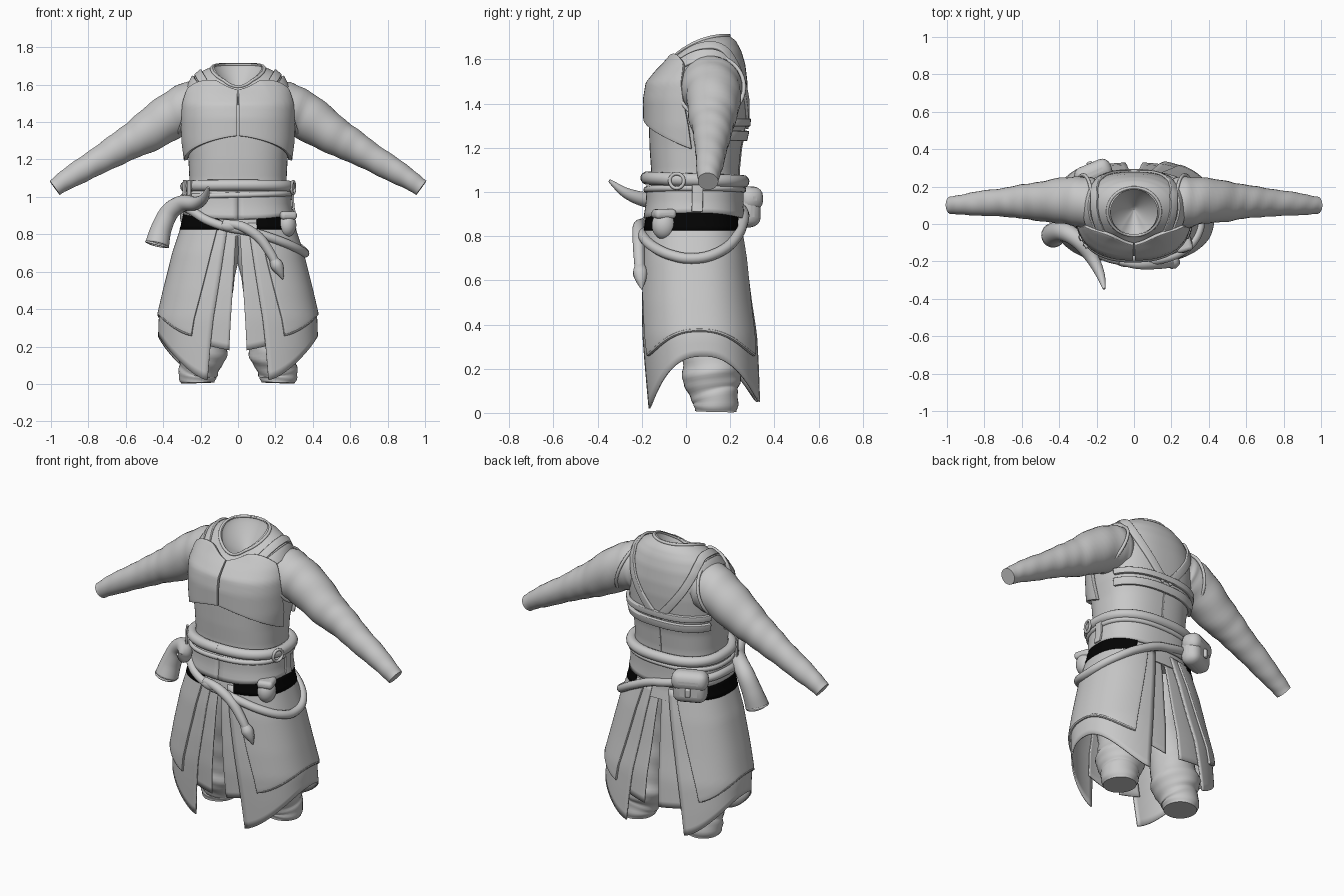
import bpy, bmesh, math
from mathutils import Vector
from math import sin, cos, pi

if "Cube" in bpy.data.objects:
    bpy.data.objects.remove(bpy.data.objects["Cube"])


def material(name, value):
    m = bpy.data.materials.new(name)
    m.use_nodes = True
    m.diffuse_color = (value, value, value, 1)
    m.node_tree.nodes["Principled BSDF"].inputs["Base Color"].default_value = m.diffuse_color
    return m


GREY = material("cloth grey", 0.58)
BLACK = material("belt black", 0.001)

# Figure outline: height, half width, front y, back y
OUTLINE = [(0, .42, -.175, .345), (.2, .425, -.19, .335), (.35, .42, -.2, .325),
           (.5, .385, -.2, .3), (.7, .335, -.192, .272), (.85, .285, -.175, .243),
           (.95, .265, -.16, .238), (1.1, .26, -.158, .24), (1.2, .265, -.165, .25),
           (1.3, .28, -.168, .272), (1.42, .285, -.17, .28), (1.5, .285, -.157, .278),
           (1.58, .272, -.12, .268), (1.64, .245, -.09, .25), (1.685, .195, -.07, .225),
           (1.715, .125, -.06, .185)]


def body(a, z, off=0.0):
    """Point on the figure; a is 0 at the front and pi/2 at the left side."""
    z = min(max(z, 0), 1.715)
    for lo, hi in zip(OUTLINE, OUTLINE[1:]):
        if z <= hi[0]:
            break
    t = (z - lo[0]) / (hi[0] - lo[0])
    w, f, b = (lo[i] + (hi[i] - lo[i]) * t for i in (1, 2, 3))
    s, c = sin(a), cos(a)
    k = min(max((z - 1.48) / .235, 0), 1)
    dip = .105 * ((1 + c) / 2) ** 2.2 * k + .12 * max(0, c - .85) * k ** 2
    p = .82 + .18 * k
    x = (w + off) * math.copysign(abs(s) ** p, s)
    y = (f + b) / 2 - ((b - f) / 2 + off) * math.copysign(abs(c) ** p, c)
    return Vector((x, y, z - dip + off * k))


def spline(keys, n):
    """Smooth path through tuples of any length."""
    out = []
    for i in range(len(keys) - 1):
        p = [keys[max(i - 1, 0)], keys[i], keys[i + 1], keys[min(i + 2, len(keys) - 1)]]
        for j in range(n + (i == len(keys) - 2)):
            t = j / n
            out.append(tuple(b + .5 * t * (c - a + t * (2 * a - 5 * b + 4 * c - d
                       + t * (3 * (b - c) + d - a))) for a, b, c, d in zip(*p)))
    return out


def finish(name, bm, mat=GREY, thick=0, bevel=0):
    bmesh.ops.recalc_face_normals(bm, faces=bm.faces)
    me = bpy.data.meshes.new(name)
    bm.to_mesh(me)
    bm.free()
    me.materials.append(mat)
    ob = bpy.data.objects.new(name, me)
    bpy.context.collection.objects.link(ob)
    if thick:
        m = ob.modifiers.new("thickness", "SOLIDIFY")
        m.thickness, m.offset = thick, 0
    if bevel:
        m = ob.modifiers.new("rounding", "BEVEL")
        m.width, m.segments, m.limit_method = bevel, 3, "ANGLE"
        m.angle_limit = 1.0
    bpy.ops.object.select_all(action="DESELECT")
    ob.select_set(True)
    bpy.context.view_layer.objects.active = ob
    bpy.ops.object.shade_smooth_by_angle(angle=math.radians(40))


def grid(name, rows, closed=False, caps=(), **kw):
    bm = bmesh.new()
    vs = [[bm.verts.new(p) for p in r] for r in rows]
    n = len(rows[0])
    for r, q in zip(vs, vs[1:]):
        for i in range(n if closed else n - 1):
            j = (i + 1) % n
            bm.faces.new((r[i], r[j], q[j], q[i]))
    for c in caps:
        bm.faces.new(vs[c])
    finish(name, bm, **kw)


def tube(name, keys, n=6, sides=20, caps=(0, -1), ripple=0, **kw):
    """Round tube through (x, y, z, radius) keys."""
    path = spline(keys, n)
    pts = [Vector(p[:3]) for p in path]
    side, rows = None, []
    for i, p in enumerate(pts):
        t = (pts[min(i + 1, len(pts) - 1)] - pts[max(i - 1, 0)]).normalized()
        side = t.orthogonal() if side is None else side - t * side.dot(t)
        side.normalize()
        up = t.cross(side)
        rows.append([p + (side * cos(q) + up * sin(q)) * path[i][3] *
                     (1 + ripple * sin(i * .9 + 2 * sin(q)) * cos(i * .37 + q)) for q in
                     (2 * pi * k / sides for k in range(sides))])
    grid(name, rows, True, caps, **kw)


def panel(name, left, right, low, high, off, nu=40, nv=20, **kw):
    """Sheet on the figure; edges are functions of height v, hems functions of u."""
    rows = []
    for j in range(nv + 1):
        v = j / nv
        rows.append([body(left(v) + (right(v) - left(v)) * u,
                          high(u) + (low(u) - high(u)) * v, off)
                     for u in (i / nu for i in range(nu + 1))])
    grid(name, rows, **kw)


def strap(name, keys, width, off, thick=.014, n=8):
    """Flat strip that follows (angle, height) keys on the figure."""
    rows, path = [], spline(keys, n)
    pts = [body(a, z, off) for a, z in path]
    for i, (a, z) in enumerate(path):
        t = pts[min(i + 1, len(pts) - 1)] - pts[max(i - 1, 0)]
        nrm = (body(a + .02, z) - body(a - .02, z)).cross(body(a, z + .01) - body(a, z - .01))
        s = t.cross(nrm).normalized() * width / 2
        rows.append([pts[i] - s, pts[i], pts[i] + s])
    grid(name, rows, thick=thick, bevel=.004)


def around(name, keys, radius, off, n=8):
    path = [(*body(a, z, off), radius) for a, z in spline(keys, n)]
    tube(name, path, n=1, sides=12)


def blob(name, loc, size, turn=0, cube=False):
    if cube:
        bpy.ops.mesh.primitive_cube_add(size=1, location=loc, rotation=(0, 0, turn))
    else:
        bpy.ops.mesh.primitive_uv_sphere_add(radius=.5, location=loc, rotation=(0, 0, turn))
    ob = bpy.context.object
    ob.name, ob.scale = name, size
    bpy.ops.object.transform_apply(location=False, rotation=False, scale=True)
    ob.data.materials.append(GREY)
    if cube:
        m = ob.modifiers.new("rounding", "BEVEL")
        m.width, m.segments = min(size) * .42, 4
    bpy.ops.object.shade_smooth_by_angle(angle=math.radians(50))


def ring(name, loc, major, minor, rot):
    bpy.ops.mesh.primitive_torus_add(location=loc, rotation=rot, major_radius=major,
                                     minor_radius=minor, major_segments=40, minor_segments=10)
    bpy.context.object.name = name
    bpy.context.object.data.materials.append(GREY)
    bpy.ops.object.shade_smooth()


# Shirt body, collar and the lining inside the neck
SEG = [2 * pi * i / 72 for i in range(72)]
LOOP = [2 * pi * i / 24 for i in range(25)]
grid("shirt_body", [[body(a, .79 + .925 * j / 60) for a in SEG] for j in range(61)], True, (0,))
around("collar", [(a, 1.708) for a in LOOP], .008, 0, n=3)
centre = Vector((0, .08, 1.57))
grid("neck_lining", [[centre.lerp(body(a, 1.71), cos(q)) - Vector((0, 0, .04 * sin(q))) for a in SEG]
                     for q in (j * .155 for j in range(11))], True, (-1,))

for s, tag in ((1, "left"), (-1, "right")):
    # Sleeves and trouser legs
    tube(tag + "_sleeve", [(s * x, y, z, r) for x, y, z, r in (
        (.2, .113, 1.49, .125), (.26, .115, 1.475, .138), (.36, .125, 1.43, .125),
        (.5, .12, 1.337, .107), (.6, .12, 1.28, .09), (.7, .115, 1.22, .077),
        (.82, .11, 1.15, .066), (.92, .103, 1.09, .054), (.98, .1, 1.048, .046))],
        ripple=.03, sides=28)
    tube(tag + "_trouser_leg", [(s * x, y, z, r) for x, y, z, r in (
        (.12, .06, .85, .14), (.145, .06, .62, .14), (.17, .08, .42, .125),
        (.185, .105, .27, .122), (.195, .117, .17, .136), (.205, .125, .1, .112),
        (.215, .135, .05, .103), (.215, .135, .006, .092))], ripple=.04, sides=28)
    ring(tag + "_armhole_trim", (s * .272, .113, 1.475), .15, .009, (0, s * 1.25, 0))

    # Half of the chest plate
    panel(tag + "_chest_plate", lambda v: s * .006, lambda v: s * (1.17 + .36 * v ** .8),
          lambda u: 1.325 - .13 * u ** 1.2, lambda u: 1.635 + .05 * sin(pi * u) - .035 * u ** 3,
          .014, thick=.022, bevel=.007)

    # Shoulder and back straps
    strap(tag + "_shoulder_strap", [(s * a, z) for a, z in (
        (.75, 1.645), (1.1, 1.67), (1.6, 1.675), (2.1, 1.645), (2.5, 1.53), (3.12, 1.3))], .045, .006)
    strap(tag + "_shoulder_tab", [(s * a, z) for a, z in (
        (.9, 1.6), (1.25, 1.625), (1.6, 1.63), (1.95, 1.61), (2.2, 1.55))], .06, .004)

    # Layered skirt: the right side opens wider at the back
    wide = .13 if s < 0 else 0
    for end, sgn in (("front", 0), ("back", 1)):
        flip = (lambda a, g=sgn: s * (pi - a if g else a))
        panel(f"{tag}_{end}_inner_panel", lambda v: flip(.01 + .06 * v),
              lambda v: flip(.25 + (.12 + wide * sgn) * v),
              lambda u: .18 + .03 * u, lambda u: .89, -.01, nu=10, thick=.006)
    panel(tag + "_middle_panel", lambda v: s * (.13 + .19 * v),
          lambda v: s * (pi - .13 - (.19 + wide) * v),
          lambda u: .02 + .22 * sin(pi * u) ** 1.4 + .03 * u, lambda u: .86, 0, thick=.008)
    hem = lambda u: .26 + .11 * sin(pi * u) ** 1.4
    outer = lambda v: .29 + .24 * v
    panel(tag + "_outer_panel", lambda v: s * outer(v), lambda v: s * (pi - outer(v) - wide * v),
          hem, lambda u: .85, .01, thick=.014, bevel=.004)
    tube(tag + "_panel_hem", [(*body(s * (.53 + (pi - 1.06 - wide) * u), hem(u) + .006, .008), .01)
                              for u in (i / 30 for i in range(31))], n=1, sides=8)

    # Dark belt at the hip, open at the front and back
    panel(tag + "_dark_belt", lambda v: s * .27, lambda v: s * 2.6, lambda u: .825,
          lambda u: .91, .014, nv=4, thick=.012, mat=BLACK)

# Back harness bands and seam
for z, w in ((1.315, .035), (1.255, .045)):
    strap("back_band", [(1.95 + i * .17, z) for i in range(15)], w, .01, thick=.02, n=3)
strap("back_seam", [(pi, 1.24), (pi, 1.16), (pi, 1.07)], .01, .001, thick=.006)

# Waist sash and rolled belt
panel("waist_sash", lambda v: 0, lambda v: 2 * pi, lambda u: .88 + .025 * sin(2 * pi * u) ** 2,
      lambda u: 1.03, .014, nu=90, nv=6, thick=.016)
around("rolled_belt", [(a, 1.055 + .008 * cos(a)) for a in LOOP], .03, .018, n=3)
around("thin_belt", [(a, 1.01 + .008 * sin(a)) for a in LOOP], .014, .02, n=3)
strap("side_belt_strap", [(1.6, .91), (1.6, .97), (1.6, 1.04)], .05, .03, thick=.012)
for a in (-.95, -1.15):
    strap("horn_hanger", [(a, .97), (a, 1.03), (a, 1.09)], .03, .046, thick=.012)
ring("belt_ring", body(1.3, 1.05, .042), .033, .008, (pi / 2, 0, 1.3))

# Draped rope sash, knot and tail
around("draped_sash", [(-2.7, .94), (-2, .95), (-1.5, .95), (-.95, .925), (-.5, .875), (-.1, .835),
       (.3, .8), (.75, .755), (1.2, .715), (1.6, .7), (2.1, .745), (2.6, .82), (3.1, .89), (3.6, .93)],
       .024, .022)
blob("sash_knot", (-.04, -.205, .845), (.11, .05, .06))
tube("sash_tail", [(-.08, -.2, .86, .02), (.02, -.215, .842, .026), (.11, -.215, .785, .027),
                   (.17, -.212, .705, .025), (.205, -.209, .64, .022)])
tube("tail_tip", [(.19, -.209, .665, .024), (.207, -.207, .635, .034), (.225, -.204, .6, .024),
                  (.24, -.2, .56, .003)], sides=10)

# Drinking horn
tube("horn", [(-.432, -.06, .745, .061), (-.41, -.045, .83, .052), (-.365, -.045, .92, .046),
              (-.295, -.09, .965, .04), (-.225, -.18, .965, .031), (-.18, -.27, .995, .02),
              (-.16, -.345, 1.05, .004)], caps=(-1,), thick=.008)
ring("horn_rim", (-.432, -.06, .747), .06, .006, (0, .25, 0))

# Hip pouch and back pouch
blob("hip_pouch", (.262, -.1, .85), (.1, .11, .13))
blob("hip_pouch_lid", (.262, -.1, .9), (.09, .1, .045), .3, True)
blob("back_pouch", (-.215, .265, .925), (.19, .11, .17), .4, True)
blob("back_pouch_flap", (-.218, .272, .97), (.205, .112, .11), .4, True)
blob("pouch_clasp", (-.238, .324, .915), (.03, .02, .05), .4, True)
